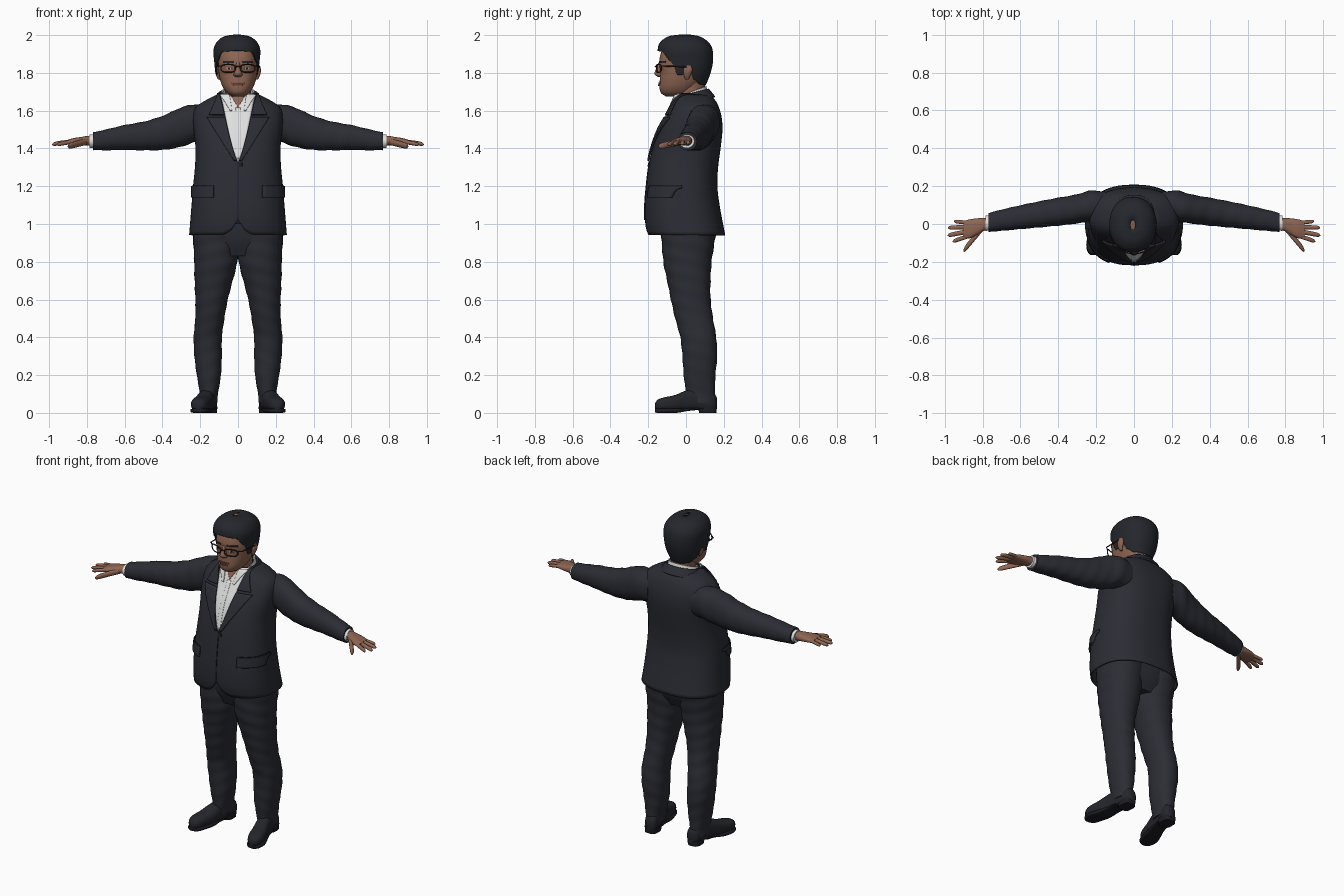
import bpy, bmesh
from math import sin, cos, asin, pi, radians

cube = bpy.data.objects.get("Cube")
if cube:
    bpy.data.objects.remove(cube)


def material(name, *rgb):
    m = bpy.data.materials.new(name)
    m.use_nodes = True
    m.diffuse_color = (*rgb, 1)
    m.node_tree.nodes["Principled BSDF"].inputs["Base Color"].default_value = (*rgb, 1)
    return m


SUIT = material("suit navy", .025, .026, .035)
SEAM = material("seam and belt", .012, .012, .017)
SHOE = material("shoe leather", .018, .019, .025)
HAIR = material("hair black", .018, .02, .026)
SKIN = material("skin", .27, .13, .085)
LIPS = material("lips", .2, .075, .055)
WHITE = material("shirt white", .74, .74, .74)
FRAME = material("glasses frame", .035, .014, .012)
EYE = material("eye white", .45, .38, .34)


def sample(rows, t):
    """Smooth interpolation of (t, u, v, half_u, half_v) rows."""
    n = len(rows)
    t = min(max(t, rows[0][0]), rows[-1][0])
    i = max(j for j in range(n - 1) if rows[j][0] <= t)
    a, b = rows[i], rows[i + 1]
    prev, nxt = rows[max(i - 1, 0)], rows[min(i + 2, n - 1)]
    d = b[0] - a[0]
    k = (t - a[0]) / d
    out = []
    for c in range(1, 5):
        ma = (b[c] - prev[c]) / (b[0] - prev[0]) * d
        mb = (nxt[c] - a[c]) / (nxt[0] - a[0]) * d
        out.append((2*k**3 - 3*k*k + 1) * a[c] + (k**3 - 2*k*k + k) * ma
                   + (3*k*k - 2*k**3) * b[c] + (k**3 - k*k) * mb)
    return out[0], out[1], max(out[2], .001), max(out[3], .001)


def point(rows, t, a, p=2, axis="z", lift=0, fold=0):
    """Point on the lofted superellipse; angle 0 is the low side of v (front)."""
    u, v, hu, hv = sample(rows, t)
    grow = 1 + fold * sin(t * 75 + 2 * a)
    s, c = sin(a), cos(a)
    u += (hu + lift) * grow * (1 if s > 0 else -1) * abs(s) ** (2 / p)
    v -= (hv + lift) * grow * (1 if c > 0 else -1) * abs(c) ** (2 / p)
    return {"z": (u, v, t), "x": (t, u, v), "y": (u, t, v)}[axis]


def finish(name, grid, mat, closed, mirror=False, thick=0, caps=False):
    bm = bmesh.new()
    vs = [[bm.verts.new(q) for q in line] for line in grid]
    n = len(vs[0])
    for r, s in zip(vs, vs[1:]):
        for j in range(n if closed else n - 1):
            k = (j + 1) % n
            bm.faces.new((r[j], r[k], s[k], s[j]))
    if caps:
        bm.faces.new(vs[0])
        bm.faces.new(vs[-1])
    bmesh.ops.recalc_face_normals(bm, faces=bm.faces)
    me = bpy.data.meshes.new(name)
    bm.to_mesh(me)
    bm.free()
    me.materials.append(mat)
    me.shade_smooth()
    me.set_sharp_from_angle(angle=radians(50))
    ob = bpy.data.objects.new(name, me)
    bpy.context.collection.objects.link(ob)
    if thick:
        m = ob.modifiers.new("thickness", "SOLIDIFY")
        m.thickness, m.offset = thick, 0
    if mirror:
        ob.modifiers.new("mirror", "MIRROR")
    return ob


def tube(name, rows, mat, axis="z", p=2, n=32, steps=24, mirror=False, start=0,
         tilt=0, bottom=None, floor=None, fold=0, thick=0):
    """Loft; start opens the front, tilt raises the back, bottom sets a lower edge by angle."""
    closed = start == 0
    a0 = radians(start)
    angles = [a0 + (2*pi - 2*a0) * j / (n if closed else n - 1) for j in range(n)]
    lo, hi = rows[0][0], rows[-1][0]
    grid = []
    for i in range(steps + 1):
        line = []
        for a in angles:
            b = bottom(a) if bottom else lo
            x, y, z = point(rows, b + (hi - b) * i / steps, a, p, axis, 0, fold)
            z += tilt * (y - rows[0][2]) if tilt else 0
            line.append((x, y, max(z, floor) if floor is not None else z))
        grid.append(line)
    return finish(name, grid, mat, closed, mirror, thick, closed and not bottom)


def patch(name, rows, mat, z0, z1, inner, outer, lift, p=2, mirror=False, thick=.005):
    """Thin plate hugging the front of a loft between two x edges given by height."""
    grid = []
    for i in range(17):
        z = z0 + (z1 - z0) * i / 16
        hu = sample(rows, z)[2]
        e = [asin(min(1, abs(x) / hu) ** (p / 2)) * (1 if x > 0 else -1)
             for x in (inner(z), outer(z))]
        grid.append([point(rows, z, e[0] + (e[1] - e[0]) * j / 10, p, "z", lift) for j in range(11)])
    return finish(name, grid, mat, False, mirror, thick)


def wire(name, pts, r, mat, cyclic=False, mirror=False):
    cu = bpy.data.curves.new(name, "CURVE")
    cu.dimensions, cu.bevel_depth, cu.bevel_resolution = "3D", r, 2
    sp = cu.splines.new("POLY")
    sp.points.add(len(pts) - 1)
    for q, co in zip(sp.points, pts):
        q.co = (*co, 1)
    sp.use_cyclic_u = cyclic
    cu.materials.append(mat)
    ob = bpy.data.objects.new(name, cu)
    bpy.context.collection.objects.link(ob)
    if mirror:
        ob.modifiers.new("mirror", "MIRROR")


def body(z, hx, front, back, cx=0):
    return z, cx, (front + back) / 2, hx, (back - front) / 2


def by_angle(table):
    """Lower edge height as a symmetric function of the angle from the front."""
    def f(a):
        d = abs((a + pi) % (2 * pi) - pi) * 180 / pi
        for (a0, h0), (a1, h1) in zip(table, table[1:]):
            if d <= a1 + .01:
                k = (d - a0) / (a1 - a0)
                return h0 + (h1 - h0) * k * k * (3 - 2 * k)
    return f


# Jacket
torso = [body(*r) for r in (
    (.94, .256, -.2, .205), (1.0, .251, -.213, .193), (1.1, .243, -.215, .175),
    (1.2, .235, -.207, .163), (1.3, .225, -.195, .167), (1.4, .222, -.174, .18),
    (1.5, .232, -.14, .19), (1.57, .235, -.102, .185), (1.62, .218, -.075, .17),
    (1.655, .165, -.06, .152), (1.69, .095, -.046, .115))]
P = 2.4
tube("jacket", torso, SUIT, p=P, n=72, steps=36, thick=.006,
     bottom=by_angle(((0, 1.02), (6, .965), (13, .942), (180, .94))))
patch("jacket_front_seam", torso, SEAM, 1.02, 1.33, lambda z: -.003, lambda z: .003, .004, P)
patch("pocket_flaps", torso, SUIT, 1.14, 1.2, lambda z: .125, lambda z: .236, .008, P, True, .01)
patch("pocket_seams", torso, SEAM, 1.2, 1.204, lambda z: .125, lambda z: .236, .007, P, True)
patch("jacket_button", torso, SEAM, 1.305, 1.325, lambda z: .004, lambda z: .022, .007, P)


def vee(z):
    return .085 * max(0, (z - 1.33) / .34) ** .75


patch("lapels", torso, SUIT, 1.335, 1.565, vee, lambda z: .02 + (z - 1.335) * .6, .012, P, True, .01)
patch("collar_fronts", torso, SUIT, 1.578, 1.69, vee, lambda z: .145 - (z - 1.578) * .45,
      .013, P, True, .01)
tube("jacket_collar", [(1.645, 0, .045, .125, .105), (1.675, 0, .04, .108, .09),
     (1.695, 0, .037, .097, .079)], SUIT, start=65, tilt=.25, thick=.012)

# Shirt
patch("shirt_front", torso, WHITE, 1.33, 1.69, lambda z: -vee(z), vee, .006, P)
patch("shirt_placket", torso, WHITE, 1.345, 1.615, lambda z: -.012, lambda z: .012, .008, P)
patch("open_neck", torso, SKIN, 1.615, 1.69, lambda z: (1.615 - z) * .55,
      lambda z: (z - 1.615) * .55, .008, P)
patch("shirt_collar_points", torso, WHITE, 1.6, 1.685, lambda z: .03 + (z - 1.6) * .12,
      lambda z: .04 + (z - 1.6) * .55, .014, P, True)
tube("shirt_collar", [(1.65, 0, .028, .096, .088), (1.7, 0, .026, .083, .078)], WHITE,
     start=28, tilt=.38, thick=.008)

# Sleeves, cuffs and hands
tube("sleeves", [(.15, .1, 1.535, .07, .09), (.23, .095, 1.533, .082, .1),
     (.3, .08, 1.513, .077, .104), (.4, .065, 1.482, .074, .09), (.5, .051, 1.466, .069, .076),
     (.6, .036, 1.458, .063, .066), (.7, .02, 1.445, .056, .055), (.768, .008, 1.438, .05, .047)],
     SUIT, "x", 2.2, 32, 48, True, fold=.015)
tube("shirt_cuffs", [(.74, .008, 1.438, .042, .038), (.785, .004, 1.438, .04, .036)],
     WHITE, "x", steps=4, mirror=True)
tube("palms", [(.75, .006, 1.44, .03, .026), (.79, -.002, 1.441, .033, .026),
     (.83, -.014, 1.439, .044, .022), (.87, -.026, 1.437, .05, .018),
     (.9, -.03, 1.434, .046, .012)], SKIN, "x", 2.4, mirror=True)


def finger(name, x0, y0, z0, x1, y1, z1, r):
    rows = []
    for k, s in ((0, 1), (.5, 1), (.85, .9), (.96, .6), (1, .15)):
        rows.append((x0 + (x1 - x0) * k, y0 + (y1 - y0) * k,
                     z0 + (z1 - z0) * k - .004 * k * k, r * s, r * s * .9))
    tube(name, rows, SKIN, "x", n=14, steps=14, mirror=True)


finger("index_fingers", .87, -.062, 1.436, .958, -.092, 1.424, .012)
finger("middle_fingers", .88, -.04, 1.437, .985, -.06, 1.425, .0125)
finger("ring_fingers", .88, -.016, 1.437, .983, -.02, 1.427, .012)
finger("little_fingers", .87, .006, 1.436, .952, .014, 1.43, .0105)
finger("thumbs", .8, -.02, 1.436, .902, -.142, 1.414, .019)

# Trousers
tube("trouser_hips", [body(.83, .19, -.09, .11), body(.92, .225, -.125, .15),
     body(1.05, .215, -.14, .15)], SUIT, p=2.4)
tube("belt", [body(1.0, .22, -.195, .155), body(1.04, .22, -.195, .155)], SEAM, steps=2)
tube("trouser_legs", [(.055, .156, .078, .046, .072), (.1, .154, .076, .048, .076),
     (.2, .154, .072, .064, .084), (.3, .158, .073, .073, .092), (.4, .16, .065, .075, .095),
     (.5, .149, .043, .077, .1), (.6, .14, .025, .086, .105), (.7, .129, .015, .101, .115),
     (.8, .118, .008, .114, .128), (.97, .118, .014, .122, .148)],
     SUIT, p=2.2, steps=60, mirror=True, fold=.014)

# Shoes
tube("shoes", [(-.165, .208, .036, .012, .012), (-.155, .207, .04, .03, .027),
     (-.12, .203, .045, .046, .036), (-.06, .189, .05, .049, .044), (0, .172, .062, .045, .056),
     (.06, .16, .068, .042, .062), (.13, .15, .06, .04, .058), (.155, .147, .055, .032, .045),
     (.163, .146, .05, .018, .03)], SHOE, "y", 2.4, 28, 30, True, floor=.02)
tube("soles", [(-.165, .208, .014, .02, .012), (-.15, .206, .012, .039, .012),
     (-.1, .2, .012, .052, .012), (-.05, .186, .012, .05, .012), (.01, .17, .018, .042, .008),
     (.07, .158, .022, .041, .006)], SEAM, "y", 4, mirror=True, floor=0)
tube("heels", [(0, .15, .115, .039, .046), (.035, .15, .113, .041, .05)], SEAM, p=3,
     steps=2, mirror=True)

# Head and neck
tube("neck", [body(1.6, .075, -.045, .105), body(1.68, .068, -.052, .1),
     body(1.78, .075, -.06, .1)], SKIN)
head = [body(*r) for r in (
    (1.675, .03, -.105, .0), (1.69, .055, -.13, .03), (1.72, .078, -.14, .06),
    (1.76, .094, -.139, .09), (1.8, .102, -.137, .105), (1.85, .105, -.142, .12),
    (1.89, .102, -.137, .12), (1.93, .095, -.12, .115), (1.965, .07, -.08, .09))]
H = 2.3
tube("head", head, SKIN, p=H, n=40, steps=36)
tube("nose", [(1.778, 0, -.137, .012, .01), (1.788, 0, -.143, .023, .02),
     (1.8, 0, -.147, .02, .02), (1.825, 0, -.142, .012, .015), (1.855, 0, -.138, .009, .008)],
     SKIN, n=20)
tube("ears", [(1.765, .1, .005, .006, .008), (1.785, .106, .006, .01, .017),
     (1.815, .109, .01, .013, .024), (1.838, .108, .012, .008, .016)], SKIN, n=16, mirror=True)
patch("upper_lip", head, LIPS, 1.742, 1.75, lambda z: -.032, lambda z: .032, .003, H)
patch("lower_lip", head, LIPS, 1.73, 1.74, lambda z: -.024, lambda z: .024, .004, H)
patch("eyes", head, EYE, 1.819, 1.828, lambda z: .033, lambda z: .059, .001, H, True, .003)
patch("irises", head, HAIR, 1.819, 1.828, lambda z: .041, lambda z: .051, .003, H, True, .003)
patch("eyebrows", head, HAIR, 1.853, 1.863, lambda z: .02, lambda z: .078, .001, H, True)

# Hair with a hairline that drops at the sideburns and behind the ears
hair = [body(*r, cx=-.006) for r in (
    (1.73, .085, -.13, .1), (1.8, .109, -.138, .127), (1.86, .117, -.143, .14),
    (1.92, .121, -.147, .138), (1.955, .109, -.138, .122), (1.98, .085, -.112, .092),
    (1.994, .055, -.08, .06), (2.0, .012, -.03, .02))]
tube("hair", hair, HAIR, p=2.2, n=72, steps=40, thick=.006, bottom=by_angle((
    (0, 1.917), (35, 1.912), (60, 1.86), (76, 1.79), (86, 1.79), (97, 1.825),
    (112, 1.765), (135, 1.74), (180, 1.735))))

# Glasses
rim = []
for i in range(28):
    a = 2 * pi * i / 28
    c, s = cos(a), sin(a)
    x = .052 + .038 * (1 if c > 0 else -1) * abs(c) ** .7
    rim.append((x, -.156 + 3.2 * x * x, 1.824 + .021 * (1 if s > 0 else -1) * abs(s) ** .7))
wire("glasses_rims", rim, .0035, FRAME, True, True)
wire("glasses_bridge", [(-.015, -.157, 1.831), (0, -.162, 1.835), (.015, -.157, 1.831)], .0035, FRAME)
wire("glasses_temples", [(.09, -.13, 1.836), (.11, -.115, 1.836), (.116, .0, 1.832),
     (.112, .03, 1.815)], .0035, FRAME, mirror=True)
